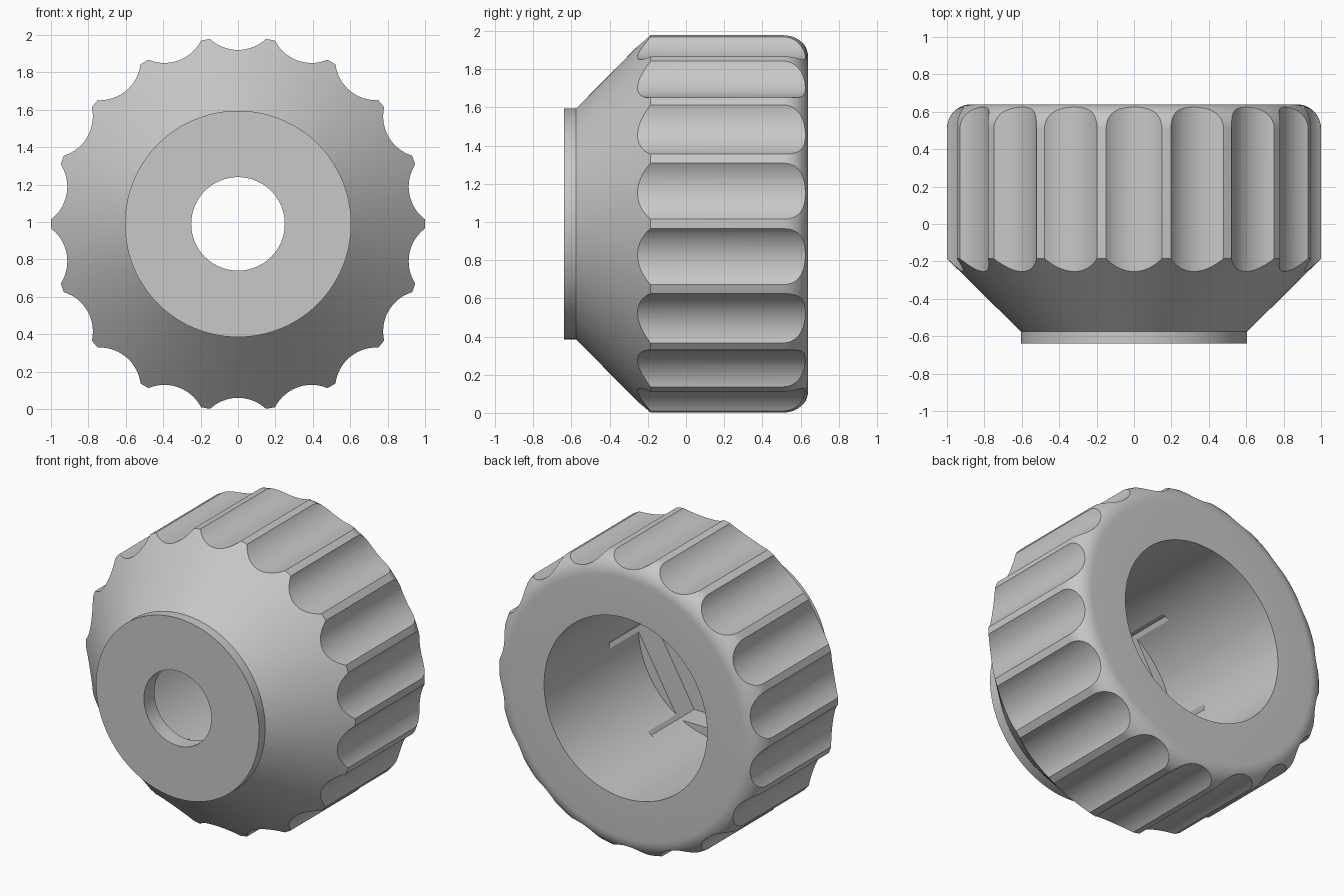
import bpy, bmesh, math
from mathutils import Matrix, Vector

cube = bpy.data.objects.get("Cube")
if cube:
    bpy.data.objects.remove(cube, do_unlink=True)

AXIS_Z = 0.99      # height of the knob's axis
FLUTES = 18

grey = bpy.data.materials.new("mid_grey")
grey.use_nodes = True
colour = (0.58, 0.58, 0.58, 1)
grey.diffuse_color = colour
grey.node_tree.nodes["Principled BSDF"].inputs["Base Color"].default_value = colour


def make_object(name, bm):
    bmesh.ops.recalc_face_normals(bm, faces=bm.faces)
    mesh = bpy.data.meshes.new(name)
    bm.to_mesh(mesh)
    bm.free()
    mesh.materials.append(grey)
    obj = bpy.data.objects.new(name, mesh)
    bpy.context.collection.objects.link(obj)
    obj.location.z = AXIS_Z
    return obj


def lathe(name, profile, steps):
    """Turn a closed (radius, y) profile around the y axis."""
    bm = bmesh.new()
    verts = [bm.verts.new((r, y, 0)) for r, y in profile]
    edges = [bm.edges.new((v, verts[i - 1])) for i, v in enumerate(verts)]
    bmesh.ops.spin(bm, geom=verts + edges, cent=(0, 0, 0), axis=(0, 1, 0),
                   angle=math.tau, steps=steps, use_merge=True)
    bmesh.ops.remove_doubles(bm, verts=bm.verts, dist=1e-5)
    return make_object(name, bm)


def add_rod(bm, x, z, radius, y0, y1, sides):
    """Add a capped prism lying along y."""
    place = (Matrix.Translation(Vector((x, (y0 + y1) / 2, z)))
             @ Matrix.Rotation(math.pi / 2, 4, 'X'))
    bmesh.ops.create_cone(bm, cap_ends=True, segments=sides, radius1=radius,
                          radius2=radius, depth=y1 - y0, matrix=place)


def cut(target, cutter):
    cutter.hide_render = True
    mod = target.modifiers.new(cutter.name, 'BOOLEAN')
    mod.operation = 'DIFFERENCE'
    mod.solver = 'EXACT'
    mod.object = cutter
    bpy.context.view_layer.objects.active = target
    bpy.ops.object.modifier_apply(modifier=mod.name)
    bpy.data.objects.remove(cutter, do_unlink=True)


# Knob body: front boss, cone, rounded back rim, wide bore and small through hole
fillet = [(0.87 + 0.13 * math.cos(a), 0.51 + 0.13 * math.sin(a))
          for a in (math.pi / 2 * i / 10 for i in range(11))]
profile = ([(0.25, -0.64), (0.605, -0.64), (0.605, -0.575), (1, -0.185)]
           + fillet + [(0.605, 0.64), (0.605, -0.36), (0.25, -0.36)])
knob = lathe("knob_body", profile, 144)

# Finger flutes, cut in two alternating sets so neighbouring cutters stay apart
for start in (0, 1):
    bm = bmesh.new()
    for i in range(start, FLUTES, 2):
        a = math.tau * (i + 0.5) / FLUTES
        add_rod(bm, 1.15 * math.cos(a), 1.15 * math.sin(a), 0.22, -0.9, 0.9, 64)
    cut(knob, make_object("flute_cutter", bm))

# Hexagonal nut pocket at the bottom of the bore, one corner towards +x
bm = bmesh.new()
add_rod(bm, 0, 0, 0.62, -0.53, -0.06, 6)
corner = max(bm.verts, key=lambda v: v.co.x).co
turn = math.atan2(corner.z, corner.x)
bmesh.ops.rotate(bm, verts=bm.verts, cent=(0, 0, 0),
                 matrix=Matrix.Rotation(turn, 3, 'Y'))
cut(knob, make_object("nut_pocket_cutter", bm))

# Smooth curved walls, sharp edges
bpy.ops.object.select_all(action='DESELECT')
knob.select_set(True)
bpy.context.view_layer.objects.active = knob
bpy.ops.object.shade_smooth_by_angle(angle=math.radians(25))
